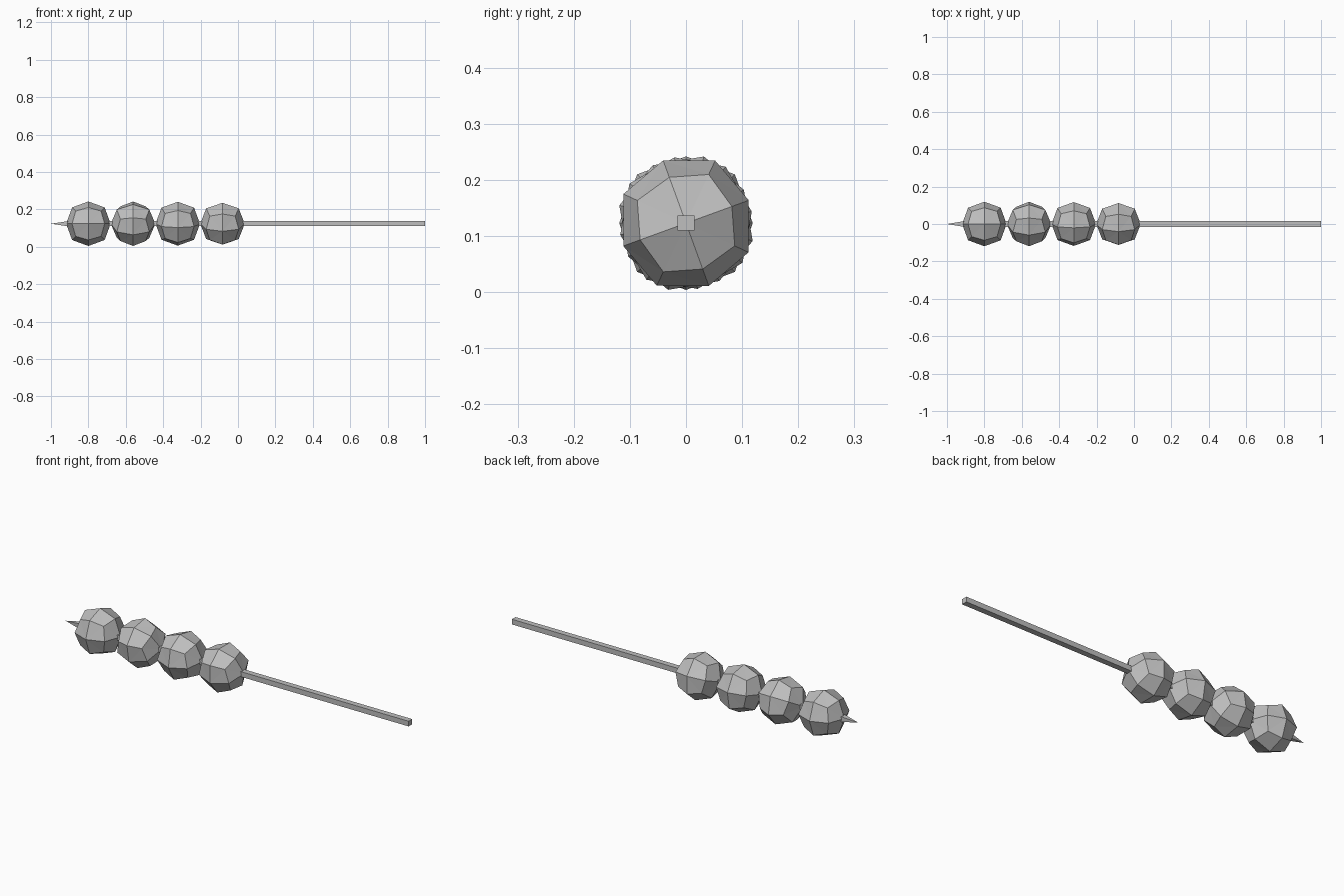
import bpy, bmesh, math
from mathutils import Matrix

if "Cube" in bpy.data.objects:
    bpy.data.objects.remove(bpy.data.objects["Cube"])

AXIS_Z = 0.123
grey = bpy.data.materials.new("grey")
grey.diffuse_color = (0.52, 0.52, 0.52, 1)
grey.use_nodes = True
grey.node_tree.nodes["Principled BSDF"].inputs["Base Color"].default_value = grey.diffuse_color


def finish(name, bm):
    bmesh.ops.recalc_face_normals(bm, faces=bm.faces)
    mesh = bpy.data.meshes.new(name)
    bm.to_mesh(mesh)
    bm.free()
    mesh.materials.append(grey)
    obj = bpy.data.objects.new(name, mesh)
    bpy.context.collection.objects.link(obj)
    return obj


def ball(name, x, turn):
    """Rounded cube: 3 x 3 x 3 shell pushed out towards a sphere."""
    bm = bmesh.new()
    bmesh.ops.create_cube(bm, size=2)
    bmesh.ops.subdivide_edges(bm, edges=bm.edges[:], cuts=1, use_grid_fill=True)
    # distance along each axis for face centres, edge middles and corners
    reach = {1: 0.119, 2: 0.087, 3: 0.0677}
    for v in bm.verts:
        v.co *= reach[sum(abs(c) > 0.5 for c in v.co)]
    bmesh.ops.triangulate(bm, faces=bm.faces[:])
    bm.transform(Matrix.Translation((x, 0, AXIS_Z)) @
                 Matrix.Rotation(math.radians(turn), 4, 'X'))
    finish(name, bm)


# Four balls threaded on the stick, each turned a little differently
for i, turn in enumerate((0, 30, 10, 20)):
    ball(f"ball_{i + 1}", -0.80 + 0.239 * i, turn)

# Square stick with a pointed end
bm = bmesh.new()
hy, hz = 0.015, 0.0135
corners = [(-hy, -hz), (hy, -hz), (hy, hz), (-hy, hz)]
rings = [[bm.verts.new((x, y, AXIS_Z + z)) for y, z in corners]
         for x in (-0.91, 1.0)]
tip = bm.verts.new((-1.0, 0, AXIS_Z))
for i in range(4):
    j = (i + 1) % 4
    bm.faces.new((rings[0][i], rings[0][j], rings[1][j], rings[1][i]))
    bm.faces.new((rings[0][i], rings[0][j], tip))
bm.faces.new(rings[1])
finish("stick", bm)
